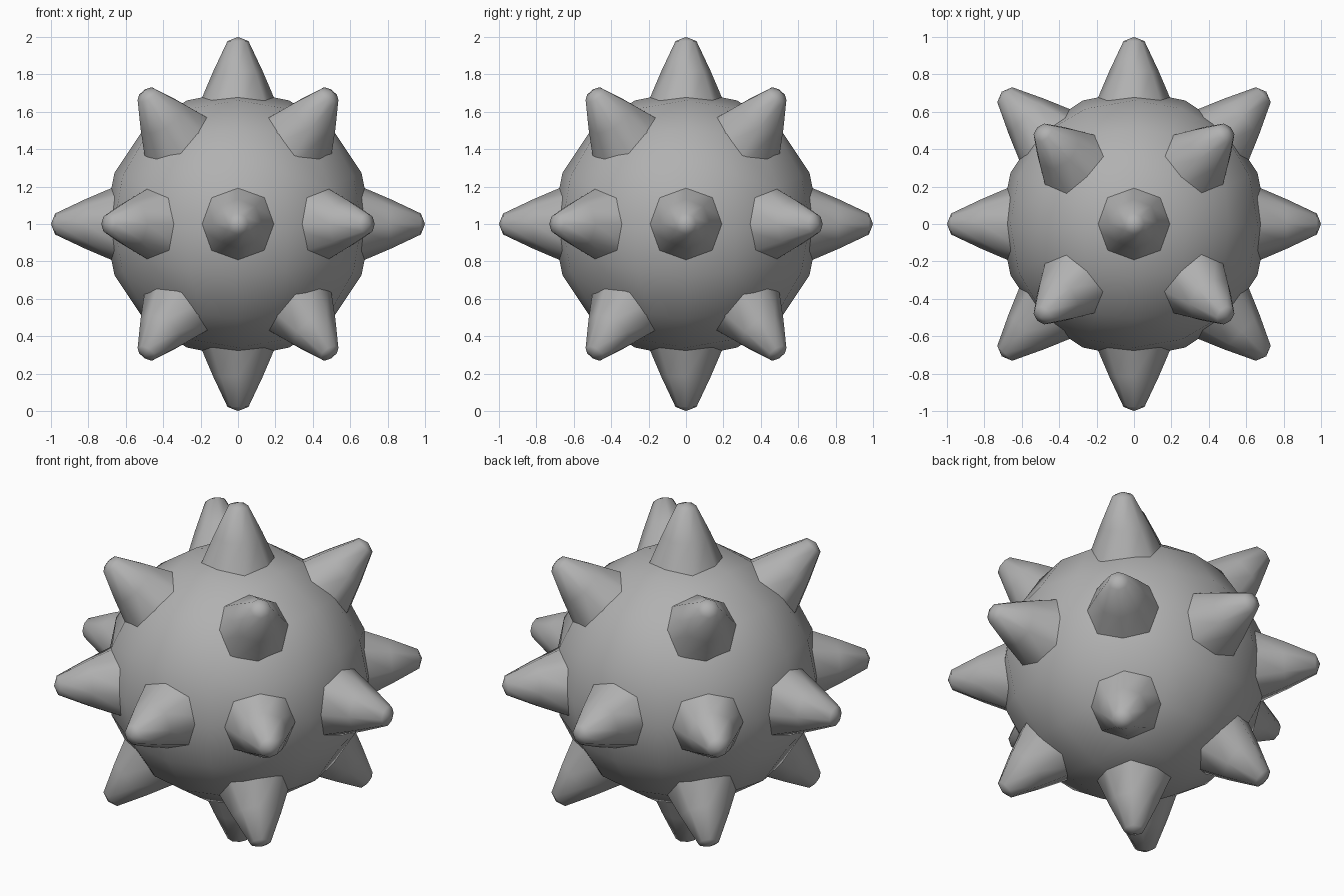
import bpy, bmesh
from math import cos, sin, tan, pi
from mathutils import Vector

if "Cube" in bpy.data.objects:
    bpy.data.objects.remove(bpy.data.objects["Cube"])

CENTRE = Vector((0, 0, 1))
grey = bpy.data.materials.new("dark_grey")
grey.diffuse_color = (0.44, 0.44, 0.44, 1)
grey.use_nodes = True
grey.node_tree.nodes["Principled BSDF"].inputs["Base Color"].default_value = grey.diffuse_color


def finish(bm, name):
    for f in bm.faces:
        f.smooth = len(f.verts) < 5
    mesh = bpy.data.meshes.new(name)
    bm.to_mesh(mesh)
    bm.free()
    mesh.materials.append(grey)
    return mesh


def add_object(name, mesh):
    ob = bpy.data.objects.new(name, mesh)
    ob.location = CENTRE
    bpy.context.collection.objects.link(ob)
    return ob


# Round body: a divided cube pushed out to an even sphere
bm = bmesh.new()
bmesh.ops.create_cube(bm, size=2)
bmesh.ops.subdivide_edges(bm, edges=bm.edges[:], cuts=3, use_grid_fill=True)
for v in bm.verts:
    v.co = Vector([tan(c * pi / 4) for c in v.co]).normalized() * 0.715
add_object("ball_body", finish(bm, "ball_body"))


# Eight-sided spike with a blunt tip; profile is (radius, distance from centre)
def spike_mesh(sides=8):
    bm = bmesh.new()
    rings = []
    for r, d in [(0.25, 0.54), (0.133, 0.815), (0.056, 0.978)]:
        rings.append([bm.verts.new((r * cos(2 * pi * i / sides), r * sin(2 * pi * i / sides), d))
                      for i in range(sides)])
    tip = bm.verts.new((0, 0, 1))
    for i in range(sides):
        j = (i + 1) % sides
        for a, b in zip(rings, rings[1:]):
            bm.faces.new((a[i], a[j], b[j], b[i]))
        bm.faces.new((rings[-1][i], rings[-1][j], tip))
    bm.faces.new(rings[0][::-1])
    return finish(bm, "spike")


mesh = spike_mesh()


def add_spike(name, azimuth, elevation):
    d = Vector((cos(elevation) * cos(azimuth), cos(elevation) * sin(azimuth), sin(elevation)))
    add_object(name, mesh).rotation_euler = d.to_track_quat('Z', 'Y').to_euler()


# Poles, eight around the middle, four on each 45 degree ring
add_spike("top_spike", 0, pi / 2)
add_spike("bottom_spike", 0, -pi / 2)
for k in range(8):
    add_spike(f"middle_spike_{k + 1}", k * pi / 4, 0)
for k in range(4):
    a = pi / 4 + k * pi / 2
    add_spike(f"upper_spike_{k + 1}", a, pi / 4)
    add_spike(f"lower_spike_{k + 1}", a, -pi / 4)
